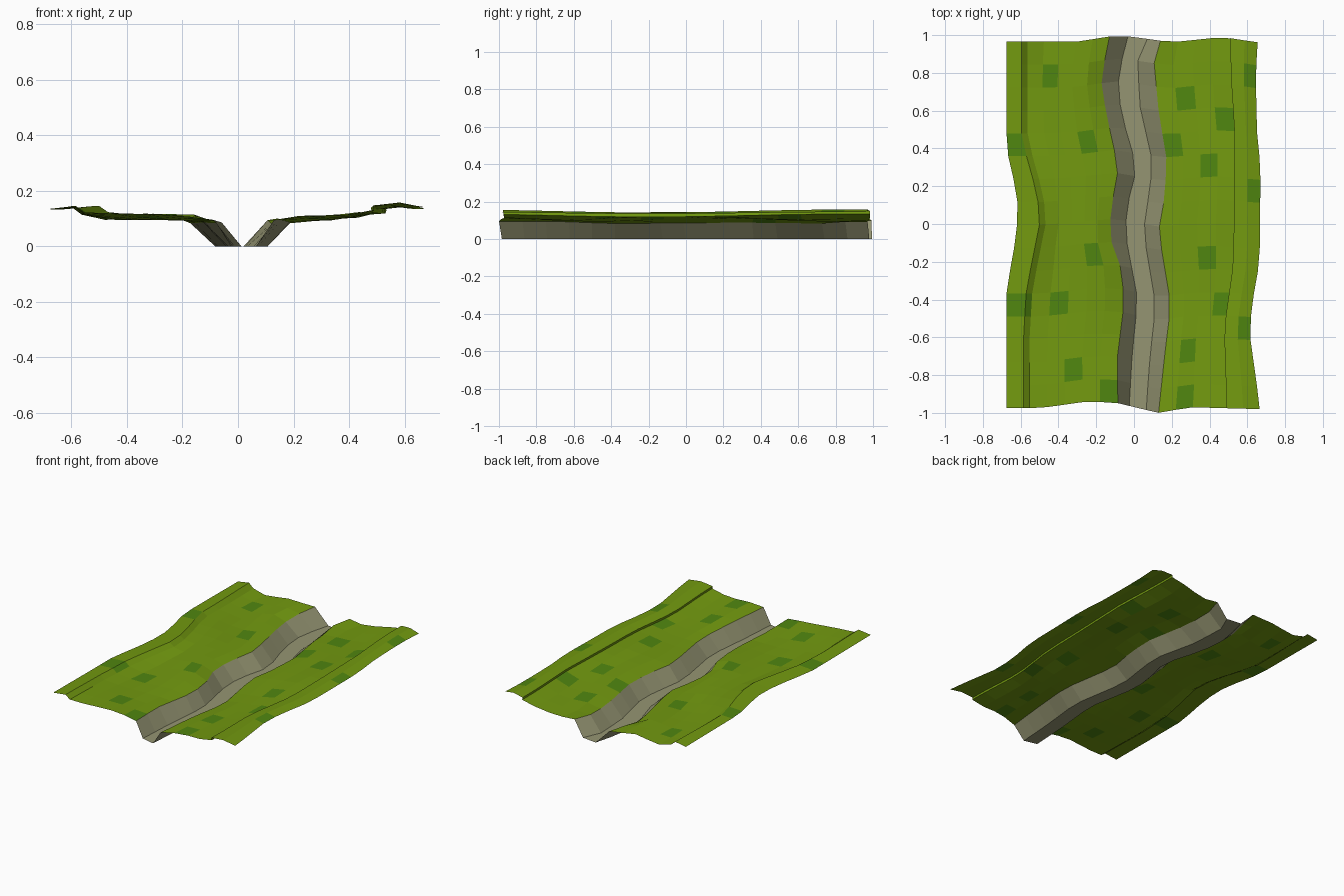
import bpy
import math

if "Cube" in bpy.data.objects:
    bpy.data.objects.remove(bpy.data.objects["Cube"])

ROWS = 16


def line(*pts):
    """Piecewise-linear function through (position, value) points."""
    def f(t):
        if t <= pts[0][0]:
            return pts[0][1]
        for (a, va), (b, vb) in zip(pts, pts[1:]):
            if t <= b:
                return va + (vb - va) * (t - a) / (b - a)
        return pts[-1][1]
    return f


def material(name, rgb):
    m = bpy.data.materials.new(name)
    m.diffuse_color = (*rgb, 1)
    m.use_nodes = True
    m.node_tree.nodes["Principled BSDF"].inputs["Base Color"].default_value = m.diffuse_color
    return m


# Plan outlines: x as a function of y
left_edge = line((-.35, -.675), (-.1, -.63), (.05, -.613), (.16, -.62), (.4, -.675))
left_ridge = line((-.6, -.575), (-.35, -.56), (0, -.49), (.15, -.5), (.45, -.585))
right_ridge = line((-.85, .49), (-.55, .48), (-.2, .53), (.5, .535), (.8, .515))
right_edge = line((-.97, .665), (-.85, .65), (-.6, .615), (-.45, .62), (-.2, .665),
                  (.3, .67), (.5, .65), (.8, .645), (.97, .655))
bank_left = line((-.95, -.085), (-.72, -.09), (-.4, -.05), (-.21, -.075), (-.08, -.125),
                 (.09, -.125), (.24, -.085), (.35, -.095), (.6, -.15), (.77, -.175), (.99, -.13))
floor_left = line((-.96, -.025), (-.69, -.01), (-.4, .02), (-.06, -.045), (.09, -.04),
                  (.24, .005), (.37, -.005), (.59, -.07), (.79, -.085), (1, -.03))
floor_right = line((-.97, .065), (-.7, .085), (-.43, .115), (-.04, .05), (.13, .075),
                   (.32, .1), (.63, .03), (.87, .02), (.99, .075))
bank_right = line((-1, .13), (-.67, .165), (-.43, .195), (-.04, .13), (.13, .16),
                  (.33, .175), (.6, .13), (.87, .105), (.97, .14))
# Front and back borders: y as a function of x
front_y = line((-.5, -.975), (-.25, -.94), (-.1, -.945), (.13, -1), (.3, -.97), (.66, -.98))
back_y = line((-.67, .965), (-.3, .965), (-.09, 1), (.03, .985), (.2, .962), (.47, .99), (.65, .962))
# Bank heights
bank_z = line((-1, .095), (-.7, .095), (-.4, .083), (.3, .088), (.75, .083), (.9, .1))


def point(xf, zf, i):
    v = i / ROWS
    x = xf(-.97 + 1.94 * v)
    y = front_y(x) + (back_y(x) - front_y(x)) * v
    return (xf(y), y, zf(y))


def strip(name, columns, mats):
    n = len(columns)
    verts = [point(xf, zf, i) for i in range(ROWS + 1) for xf, zf in columns]
    faces = [(i * n + j, i * n + j + 1, (i + 1) * n + j + 1, (i + 1) * n + j)
             for i in range(ROWS) for j in range(n - 1)]
    me = bpy.data.meshes.new(name)
    me.from_pydata(verts, [], faces)
    for m in mats:
        me.materials.append(m)
    ob = bpy.data.objects.new(name, me)
    bpy.context.collection.objects.link(ob)
    return ob


def mix(f, g, t, d=0):
    return lambda y: f(y) * (1 - t) + g(y) * t + d


def wave(base, amp, freq, phase):
    return lambda y: base + amp * math.sin(freq * y + phase)


stone = material("stone", (.3, .3, .17))
grass = material("grass", (.17, .32, .005))
dark = material("dark_grass", (.08, .24, .005))

# Stony stream bed
zero = lambda y: 0
strip("stream_bed", [(bank_left, bank_z), (floor_left, zero),
                     (floor_right, zero), (bank_right, bank_z)], [stone])

# Left meadow with raised outer ridge
left = [(left_edge, wave(.134, .002, 4, 0)),
        (mix(left_ridge, left_ridge, 0, -.01), wave(.142, .004, 6, 1.5)),
        (mix(left_ridge, left_ridge, 0, .022), wave(.119, .005, 5, 1))]
inner = mix(left_ridge, left_ridge, 0, .022)
for k, z in enumerate((.107, .106, .106, .104)):
    left.append((mix(inner, bank_left, (k + 1) / 5), wave(z, .012, 5 + k * .5, k * .9)))
left.append((bank_left, bank_z))

# Right meadow with a steep lip near the outer side
right = [(bank_right, bank_z)]
for k, z in enumerate((.1, .104, .113)):
    right.append((mix(bank_right, right_ridge, (k + 1) / 4), wave(z, .01, 5, k * .8)))
right += [(right_ridge, wave(.126, .008, 3, -1)),
          (mix(right_ridge, right_ridge, 0, -.003), wave(.142, .008, 3, -1)),
          (mix(right_ridge, right_edge, .5), wave(.15, .008, 3, -1)),
          (right_edge, wave(.139, .005, 3, -1))]

# Darker grass patches on the nearest faces
patches = {
    "left_meadow": [(-.45, .83), (-.27, .4), (-.26, -.13), (-.36, -.39), (-.63, .45),
                    (-.63, -.4), (-.54, -.4), (-.33, -.75), (-.14, -.86)],
    "right_meadow": [(.26, .65), (.36, .34), (.23, .42), (.48, .6), (.59, .84), (.64, .2),
                     (.43, -.2), (.47, -.39), (.57, -.52), (.29, -.64), (.3, -.88)]}
for name, cols in (("left_meadow", left), ("right_meadow", right)):
    ob = strip(name, cols, [grass, dark])
    for px, py in patches[name]:
        f = min(ob.data.polygons, key=lambda p: math.hypot(p.center.x - px, p.center.y - py))
        f.material_index = 1
